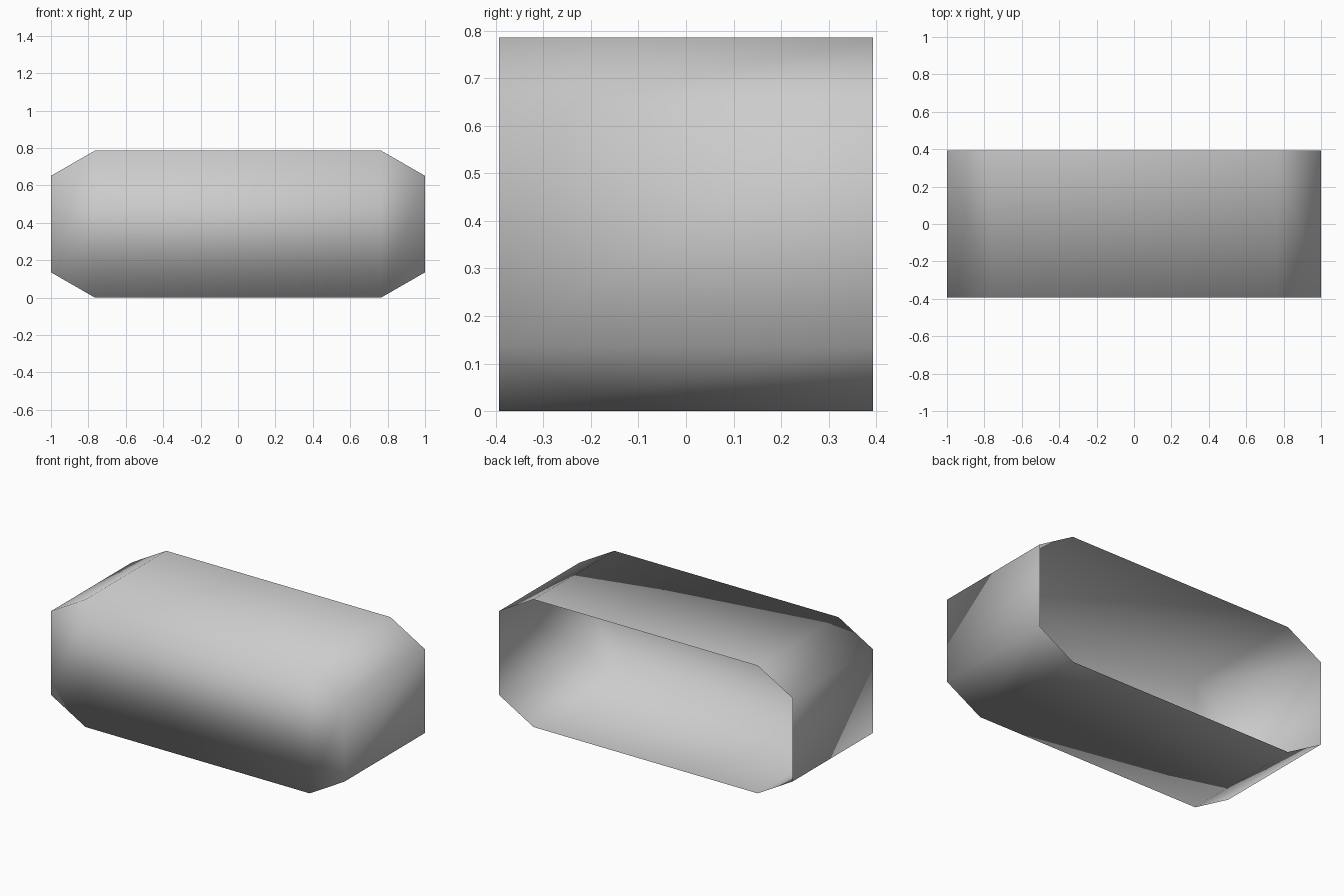
import bpy
import bmesh

cube = bpy.data.objects.get("Cube")
if cube:
    bpy.data.objects.remove(cube, do_unlink=True)

# Overall size and corner cut
half_x, half_y, height = 1.0, 0.393, 0.786
cut_x, cut_z = 0.235, 0.135

grey = bpy.data.materials.new("light_grey")
color = (0.6, 0.6, 0.6, 1.0)
grey.use_nodes = True
grey.diffuse_color = color
grey.node_tree.nodes["Principled BSDF"].inputs["Base Color"].default_value = color

# Chamfered rectangle, anticlockwise from the front
inner_x, top_z = half_x - cut_x, height - cut_z
profile = [(-inner_x, 0), (inner_x, 0), (half_x, cut_z), (half_x, top_z),
           (inner_x, height), (-inner_x, height), (-half_x, top_z), (-half_x, cut_z)]

bm = bmesh.new()
front = [bm.verts.new((x, -half_y, z)) for x, z in profile]
back = [bm.verts.new((x, half_y, z)) for x, z in profile]

# Walls, leaving the back open
count = len(profile)
for i in range(count):
    j = (i + 1) % count
    bm.faces.new((front[i], back[i], back[j], front[j]))

# Front panel: middle rectangle and two tapered ends
for loop in ((0, 1, 4, 5), (1, 2, 3, 4), (5, 6, 7, 0)):
    bm.faces.new([front[i] for i in loop])

for face in bm.faces:
    face.smooth = True

mesh = bpy.data.meshes.new("open_shell")
bm.to_mesh(mesh)
bm.free()
mesh.materials.append(grey)
shell = bpy.data.objects.new("open_shell", mesh)
bpy.context.collection.objects.link(shell)
